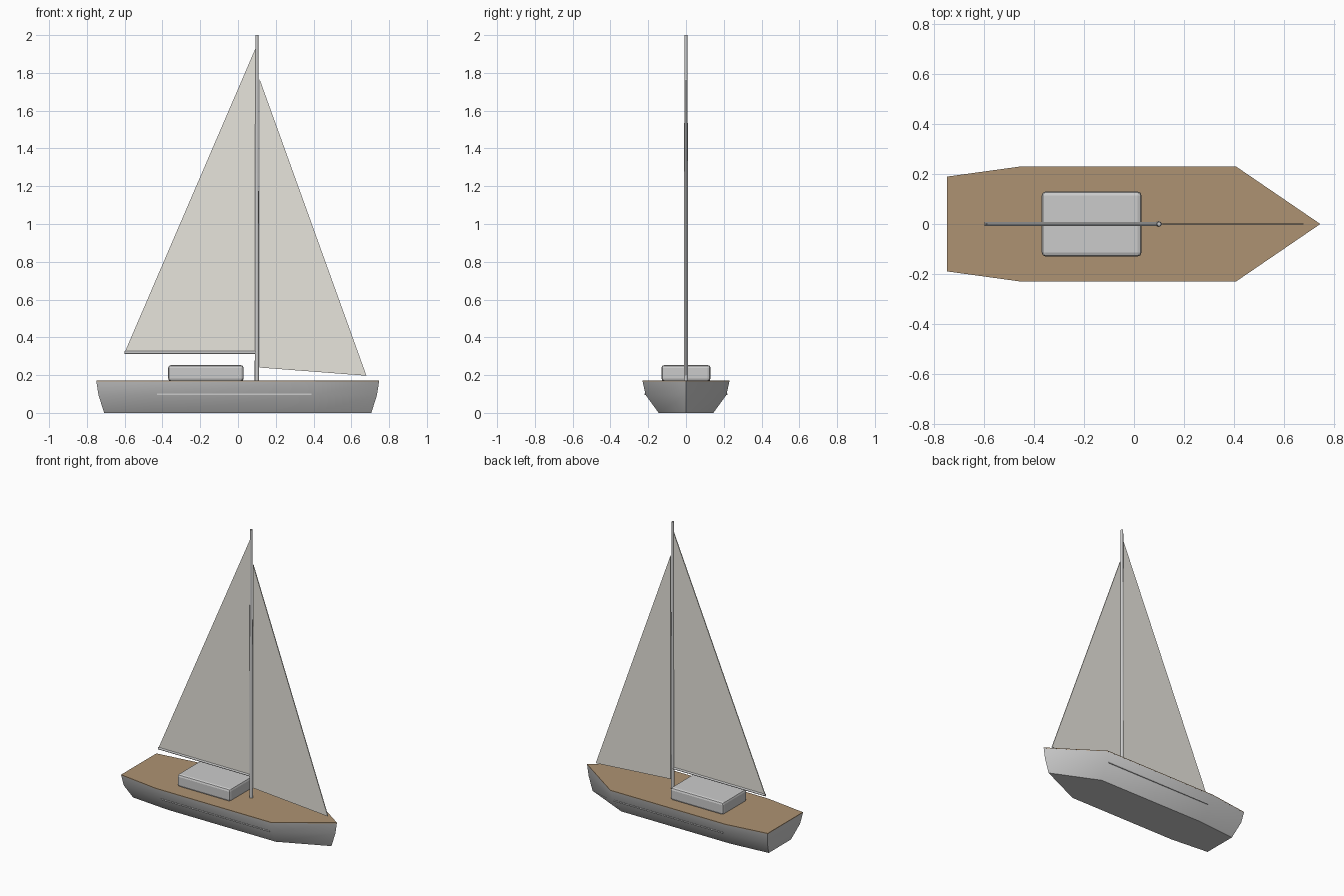
import bpy, bmesh, math

if "Cube" in bpy.data.objects:
    bpy.data.objects.remove(bpy.data.objects["Cube"])


def material(name, color):
    m = bpy.data.materials.new(name)
    m.diffuse_color = color
    m.use_nodes = True
    m.node_tree.nodes["Principled BSDF"].inputs["Base Color"].default_value = m.diffuse_color
    return m


tan = material("deck_tan", (0.42, 0.29, 0.17, 1))
cloth = material("sail_cloth", (0.8, 0.78, 0.72, 0.8))
white = material("stripe_white", (0.9, 0.9, 0.88, 1))


def loft(name, rings, mat=None):
    """Skin a stack of equal-length closed rings and cap both ends."""
    bm = bmesh.new()
    vs = [[bm.verts.new(p) for p in ring] for ring in rings]
    n = len(vs[0])
    for a, b in zip(vs, vs[1:]):
        for i in range(n):
            j = (i + 1) % n
            bm.faces.new((a[i], a[j], b[j], b[i]))
    bm.faces.new(vs[0][::-1])
    bm.faces.new(vs[-1])
    bmesh.ops.recalc_face_normals(bm, faces=bm.faces)
    me = bpy.data.meshes.new(name)
    bm.to_mesh(me)
    bm.free()
    ob = bpy.data.objects.new(name, me)
    bpy.context.collection.objects.link(ob)
    if mat:
        me.materials.append(mat)
    return ob


def smooth(ob, angle=35):
    bpy.ops.object.select_all(action='DESELECT')
    ob.select_set(True)
    bpy.context.view_layer.objects.active = ob
    bpy.ops.object.shade_smooth_by_angle(angle=math.radians(angle))


def box(name, lo, hi, mat=None):
    rings = [[(lo[0], lo[1], z), (hi[0], lo[1], z), (hi[0], hi[1], z), (lo[0], hi[1], z)]
             for z in (lo[2], hi[2])]
    return loft(name, rings, mat)


def spar(name, r1, r2, depth, loc, rot=(0, 0, 0)):
    bpy.ops.mesh.primitive_cone_add(vertices=16, radius1=r1, radius2=r2, depth=depth,
                                    location=loc, rotation=rot)
    ob = bpy.context.object
    ob.name = name
    smooth(ob)
    return ob


def sail(name, pts, t=0.003):
    return loft(name, [[(x, y, z) for x, z in pts] for y in (-t, t)], cloth)


# Hull: the deck outline narrowed towards a flat bottom
half = [(-0.75, 0.19), (-0.46, 0.23), (0.41, 0.23)]
outline = [(x, -y) for x, y in half] + [(0.747, 0)] + half[::-1]


def ring(z, sx, sy):
    return [(x * sx, y * sy, z) for x, y in outline]


hull = loft("hull", [ring(0, 0.945, 0.63), ring(0.095, 0.985, 0.93), ring(0.167, 1, 1)])
smooth(hull, 40)

# Deck
loft("deck", [ring(0.166, 1, 1), ring(0.171, 1, 1)], tan)

# Side stripes
for side, s in (("left", 1), ("right", -1)):
    y0, y1 = sorted((s * 0.208, s * 0.219))
    box("stripe_" + side, (-0.43, y0, 0.095), (0.39, y1, 0.103), white)

# Cabin with chamfered edges
cabin = box("cabin", (-0.37, -0.13, 0.168), (0.03, 0.13, 0.253))
bev = cabin.modifiers.new("bevel", 'BEVEL')
bev.width = 0.015
bev.segments = 2

# Mast and boom
spar("mast", 0.0115, 0.0085, 1.83, (0.1, 0, 1.085))
spar("boom", 0.008, 0.008, 0.7, (-0.25, 0, 0.32), (0, math.pi / 2, 0))

# Sails
sail("main_sail", [(-0.6, 0.32), (0.097, 0.32), (0.097, 1.94)])
sail("jib_sail", [(0.115, 0.24), (0.68, 0.197), (0.115, 1.765)])
